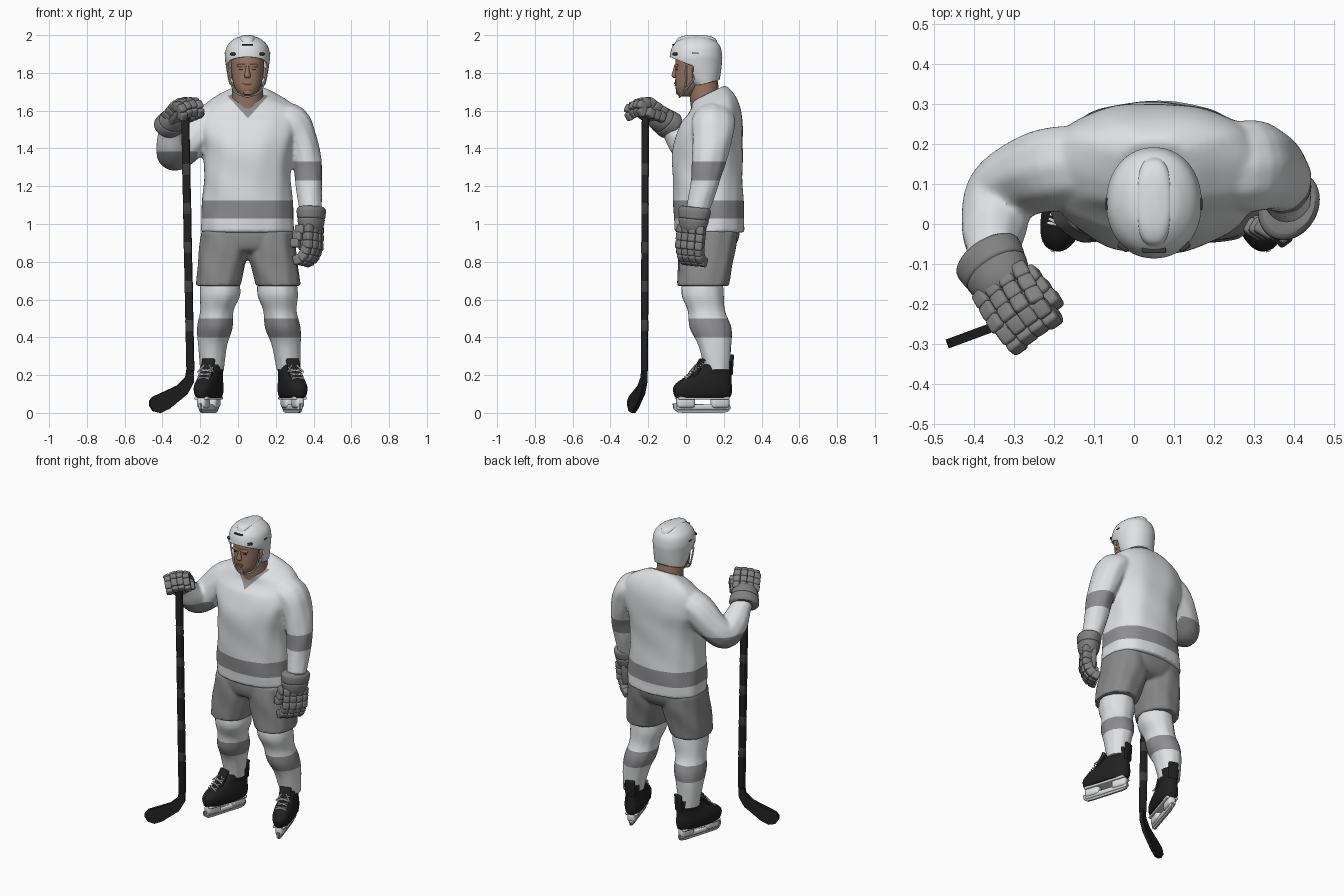
import bpy, bmesh, math
from mathutils import Vector, Matrix

cube = bpy.data.objects.get("Cube")
if cube:
    bpy.data.objects.remove(cube)


def material(name, r, g, b):
    m = bpy.data.materials.new(name)
    m.use_nodes = True
    m.diffuse_color = (r, g, b, 1)
    m.node_tree.nodes["Principled BSDF"].inputs["Base Color"].default_value = (r, g, b, 1)
    return m


WHITE = material("white cloth", .74, .75, .76)
STRIPE = material("stripe grey", .27, .27, .28)
SHORTS = material("shorts grey", .25, .25, .25)
GLOVE = material("glove grey", .22, .22, .22)
SKIN = material("skin", .31, .18, .125)
BLACK = material("black", .015, .015, .016)
STEEL = material("steel", .5, .5, .5)
TAPE = material("dark tape", .05, .05, .05)


def finish(name, bm, mat, matrix=None):
    bmesh.ops.recalc_face_normals(bm, faces=bm.faces[:])
    me = bpy.data.meshes.new(name)
    bm.to_mesh(me)
    bm.free()
    me.materials.append(mat)
    o = bpy.data.objects.new(name, me)
    bpy.context.collection.objects.link(o)
    if matrix:
        o.matrix_world = matrix
    return o


def spline(rows, sub):
    # Catmull-Rom interpolation through the given sections
    rows = [Vector(r) for r in rows]
    out = []
    for i in range(len(rows) - 1):
        a, b, c, d = rows[max(i - 1, 0)], rows[i], rows[i + 1], rows[min(i + 2, len(rows) - 1)]
        for k in range(sub):
            t = k / sub
            out.append(b + (c - a) * (t / 2) + (a * 2 - b * 5 + c * 4 - d) * (t * t / 2)
                       + (b * 3 - a - c * 3 + d) * (t ** 3 / 2))
    return out + [rows[-1]]


def loft(name, rows, mat, ref=None, seg=40, sub=5, p=1, fold=0, matrix=None):
    # rows are x, y, z, radius, radius; rings lie flat unless ref sets a frame
    rows = spline(rows, sub)
    bm, rings = bmesh.new(), []
    for i, r in enumerate(rows):
        c, u, v = Vector(r[:3]), Vector((1, 0, 0)), Vector((0, 1, 0))
        if ref:
            t = Vector(rows[min(i + 1, len(rows) - 1)][:3]) - Vector(rows[max(i - 1, 0)][:3])
            t.normalize()
            u = Vector(ref)
            u = (u - t * u.dot(t)).normalized()
            v = t.cross(u)
        ring = []
        for k in range(seg):
            a = math.tau * k / seg
            ca, sa = math.cos(a), math.sin(a)
            w = 1 + fold * math.sin(7 * a + 11 * c.z) * math.sin(3 * a - 17 * c.z)
            x, y = math.copysign(abs(ca) ** p, ca), math.copysign(abs(sa) ** p, sa)
            ring.append(bm.verts.new(c + (u * r[3] * x + v * r[4] * y) * w))
        rings.append(ring)
    for a, b in zip(rings, rings[1:]):
        for k in range(seg):
            bm.faces.new((a[k], a[(k + 1) % seg], b[(k + 1) % seg], b[k]))
    bm.faces.new(rings[0])
    bm.faces.new(rings[-1])
    return finish(name, bm, mat, matrix)


def fuse(name, parts, mat, rounds):
    # melt overlapping parts into one cloth surface
    bm = bmesh.new()
    for o in parts:
        bm.from_mesh(o.data)
        bpy.data.objects.remove(o)
    o = finish(name, bm, mat)
    remesh = o.modifiers.new("remesh", 'REMESH')
    remesh.mode, remesh.voxel_size = 'VOXEL', .009
    smooth = o.modifiers.new("smooth", 'SMOOTH')
    smooth.iterations = rounds
    me = bpy.data.meshes.new_from_object(o.evaluated_get(bpy.context.evaluated_depsgraph_get()))
    o.modifiers.clear()
    o.data = me
    me.materials.clear()
    me.materials.append(mat)
    return o


def pads(name, items, mat, matrix=None, soft=.35):
    # rounded blocks: location, size, optional rotation
    bm = bmesh.new()
    for loc, size, *rot in items:
        m = Matrix.Translation(loc) @ (rot[0].to_4x4() if rot else Matrix()) @ Matrix.Diagonal((*size, 1))
        vs = bmesh.ops.create_cube(bm, size=1, matrix=m)["verts"]
        es = list({e for v in vs for e in v.link_edges})
        bmesh.ops.bevel(bm, geom=es, offset=min(size) * soft, segments=3, profile=.5, affect='EDGES')
    return finish(name, bm, mat, matrix)


def bar(a, b, w, h):
    a, b = Vector(a), Vector(b)
    return ((a + b) / 2, (w, h, (b - a).length), (b - a).to_track_quat('Z', 'Y').to_matrix())


def prism(name, pts, push, mat, matrix=None):
    bm, push = bmesh.new(), Vector(push)
    ends = [[bm.verts.new(Vector(p) + push * s) for p in pts] for s in (-.5, .5)]
    for end in ends:
        bm.faces.new(end)
    for i in range(len(pts)):
        bm.faces.new((ends[0][i - 1], ends[0][i], ends[1][i], ends[1][i - 1]))
    return finish(name, bm, mat, matrix)


def paint(o, mat, rule, cuts):
    # cut clean edges, then colour the faces that meet the rule
    bm = bmesh.new()
    bm.from_mesh(o.data)
    for co, no in cuts:
        bmesh.ops.bisect_plane(bm, geom=bm.verts[:] + bm.edges[:] + bm.faces[:], plane_co=co, plane_no=no)
    o.data.materials.append(mat)
    for f in bm.faces:
        if rule(f.calc_center_median()):
            f.material_index = len(o.data.materials) - 1
    bm.to_mesh(o.data)
    bm.free()


def band(o, lo, hi, x0=-9, x1=9):
    paint(o, STRIPE, lambda c: lo < c.z < hi and x0 < c.x < x1, [((0, 0, z), (0, 0, 1)) for z in (lo, hi)])


# jersey body, with the neckline lowered at the front
body = loft("body", [
    (.05, .125, .955, .25, .184), (.05, .12, 1.08, .244, .185), (.05, .114, 1.25, .23, .184),
    (.055, .115, 1.4, .24, .186), (.055, .13, 1.5, .268, .172), (.058, .145, 1.58, .265, .148),
    (.058, .145, 1.64, .225, .122), (.055, .13, 1.69, .145, .1), (.055, .12, 1.712, .1, .085)],
    WHITE, seg=96, sub=8, p=.85, fold=.016)
for v in body.data.vertices:
    v.co.z += max(0, v.co.z - 1.55) * (v.co.y - .16) * 3

# sleeves
left_sleeve = loft("left_sleeve", [
    (.2, .145, 1.565, .08, .1), (.285, .145, 1.535, .095, .115), (.335, .138, 1.44, .085, .105),
    (.367, .118, 1.32, .076, .088), (.375, .095, 1.2, .07, .073), (.385, .06, 1.07, .058, .06)],
    WHITE, ref=(1, 0, 0), fold=.03)
right_sleeve = loft("right_sleeve", [
    (-.06, .15, 1.57, .1, .09), (-.18, .14, 1.515, .112, .1), (-.275, .115, 1.42, .1, .092),
    (-.335, .07, 1.37, .09, .09), (-.35, -.005, 1.42, .082, .082), (-.355, -.06, 1.49, .066, .066),
    (-.36, -.1, 1.53, .055, .055)], WHITE, ref=(-.6, .49, .455), fold=.03)
jersey = fuse("jersey", [body, left_sleeve, right_sleeve], WHITE, 6)
band(jersey, 1.03, 1.125, x1=.305)
band(jersey, 1.23, 1.33, x0=.29)
band(jersey, 1.2, 1.385, x1=-.215)
paint(jersey, STRIPE, lambda c: c.y < .1 and c.z > 1.56 + abs(c.x - .052) * 1.1,
      [((.052, 0, 1.56), (s * 1.1, 0, 1)) for s in (-1, 1)])


# padded gloves: hand points down local z, back of the hand is local +x
def glove(side, origin, d, back, thumb, curl):
    z = -Vector(d).normalized()
    x = Vector(back)
    x = (x - z * x.dot(z)).normalized()
    m = Matrix((x, z.cross(x), z)).transposed().to_4x4()
    m.translation = origin
    loft(side + "_glove_cuff", [
        (0, 0, .025, .062, .075), (0, 0, .01, .072, .09), (0, 0, -.03, .07, .086), (0, 0, -.038, .065, .081),
        (0, 0, -.046, .068, .084), (0, 0, -.085, .06, .074), (0, 0, -.11, .045, .06)], GLOVE, sub=4, matrix=m)
    items = [((-.006, 0, -.14), (.075, .13, .15))]
    for col in range(4):
        y = (col - 1.5) * .037
        for row in range(3):
            items.append(((.028 - abs(y) * .25, y, -.095 - row * .042), (.055, .041, .045),
                          Matrix.Rotation(y * 7, 3, 'Z')))
        p, a = Vector((.022 - abs(y) * .25, y, -.19)), curl * .5
        for k in range(3):
            step = Vector((-math.sin(a), 0, -math.cos(a))) * .037
            items.append((p + step / 2, (.052, .04, .046), Matrix.Rotation(a, 3, 'Y')))
            p, a = p + step, a + curl
    for k in range(3):
        items.append(((-.025 - k * .012, thumb * (.068 + .004 * k), -.1 - k * .036), (.052, .044, .048)))
    pads(side + "_glove_hand", items, GLOVE, m, soft=.24)


glove("left", (.388, .045, 1.065), (-.02, -.1, -1), (.85, -.5, 0), -1, .5)
glove("right", (-.362, -.09, 1.525), (.42, -.74, .52), (-.15, -.1, 1), 1, 1.05)

# shorts
shorts = [loft("waist", [(.05, .125, 1.0, .235, .165), (.05, .118, .92, .238, .16), (.05, .11, .87, .205, .14),
                         (.05, .105, .85, .12, .11)], SHORTS, p=.85)]
for top, bottom in ((-.075, -.105), (.175, .214)):
    shorts.append(loft("leg", [
        (top, .118, .96, .12, .15), (top, .11, .87, .13, .152), ((top + bottom) / 2, .1, .77, .125, .144),
        (bottom, .09, .672, .116, .135)], SHORTS, p=.85, fold=.03))
fuse("shorts", shorts, SHORTS, 5)

# socks with a shin stripe
for side, xs in (("right", (-.1, -.095, -.112, -.123, -.134, -.138)), ("left", (.205, .21, .222, .237, .255, .267))):
    shape = ((.09, .74, .095, .1), (.088, .63, .106, .112), (.108, .54, .088, .1), (.13, .45, .092, .11),
             (.152, .36, .077, .088), (.165, .23, .062, .066))
    sock = loft(side + "_sock", [(x, *s) for x, s in zip(xs, shape)], WHITE, fold=.02)
    band(sock, .4, .5)

# skates
for side, x, turn in (("right", -.155, -.3), ("left", .288, .3)):
    m = Matrix.Translation((x, .088, 0)) @ Matrix.Rotation(turn, 4, 'Z')
    loft(side + "_skate_boot", [
        (0, 0, .08, .046, .148), (0, 0, .1, .056, .158), (0, .0, .135, .06, .16), (0, .015, .17, .055, .142),
        (0, .052, .205, .049, .105), (0, .078, .24, .052, .08), (0, .086, .275, .056, .07)], BLACK, p=.8, matrix=m)
    pads(side + "_skate_guard_and_tongue", [bar((0, .15, .2), (0, .158, .31), .06, .018),
                                            bar((0, -.055, .19), (0, 0, .285), .07, .02)], BLACK, m)
    laces = []
    for k in range(5):
        y, z = -.1 + k * .022, .187 + k * .02
        laces += [bar((-.035, y, z - .008), (.035, y + .012, z + .004), .008, .008),
                  bar((.035, y, z - .008), (-.035, y + .012, z + .004), .008, .008)]
    laces += [bar((s * .012, -.035, .255), (s * .045, -.06, .215), .007, .007) for s in (-1, 1)]
    pads(side + "_skate_laces", laces, WHITE, m)
    pads(side + "_skate_holder", [
        ((0, -.095, .055), (.05, .1, .06)), ((0, .095, .055), (.05, .1, .06)), ((0, 0, .03), (.03, .29, .03)),
        ((0, 0, .078), (.075, .28, .016))], WHITE, m)
    prism(side + "_skate_blade", [(0, y, z) for y, z in (
        (-.165, .05), (-.16, .02), (-.135, .002), (-.1, 0), (.11, 0), (.14, .006), (.155, .025), (.15, .042))],
        (.012, 0, 0), STEEL, m)

# hockey stick
top, heel = Vector((-.28, -.215, 1.6)), Vector((-.252, -.22, .22))
pads("stick_shaft", [bar(top, heel, .034, .04)], BLACK, soft=.2)
pads("stick_markings", [bar(top.lerp(heel, t), top.lerp(heel, t + .05), .035, .041)
                        for t in (.2, .35, .5, .65, .8)], TAPE, soft=.2)
prism("stick_blade", [(x, -.22 + (x + .25) * .37, z) for x, z in (
    (-.235, .24), (-.268, .24), (-.276, .19), (-.32, .145), (-.45, .085), (-.467, .065), (-.468, .04),
    (-.45, .01), (-.41, 0), (-.365, .022), (-.27, .1), (-.238, .16))], (-.008, .022, 0), BLACK)

# head and neck
loft("neck", [(.05, .115, 1.58, .095, .085), (.05, .1, 1.67, .084, .08), (.05, .085, 1.78, .077, .08)], SKIN)
loft("head", [
    (.05, -.005, 1.675, .025, .025), (.05, 0, 1.685, .042, .045), (.05, .015, 1.72, .066, .07),
    (.05, .03, 1.76, .078, .087), (.05, .04, 1.81, .085, .095), (.05, .05, 1.87, .087, .105),
    (.05, .055, 1.93, .07, .09)], SKIN, p=.92)
loft("nose", [(.05, -.05, 1.845, .008, .01), (.05, -.055, 1.815, .01, .014), (.05, -.06, 1.785, .017, .016),
              (.05, -.055, 1.772, .012, .012)], SKIN, seg=16)
pads("lips_chin_brow_ears", [((.05, -.053, 1.745), (.045, .02, .01)), ((.05, -.052, 1.735), (.038, .02, .01)),
                             ((.05, -.042, 1.697), (.04, .02, .026)), ((.05, -.051, 1.838), (.11, .018, .016))]
     + [((.05 + s * .09, .05, 1.8), (.016, .035, .055)) for s in (-1, 1)], SKIN)
pads("eyes", [((.05 + s * .033, -.048, 1.818), (.024, .008, .007)) for s in (-1, 1)], BLACK)

# helmet shell with an open face
helmet = loft("helmet", [
    (.05, .1, 1.735, .095, .07), (.05, .078, 1.78, .105, .103), (.05, .055, 1.85, .116, .135),
    (.05, .053, 1.895, .119, .138), (.05, .055, 1.945, .106, .124), (.05, .055, 1.98, .07, .086),
    (.05, .055, 1.993, .035, .045), (.05, .055, 1.995, .005, .006)], WHITE, seg=56, sub=6, p=.95)
bm = bmesh.new()
bm.from_mesh(helmet.data)
for co, no in (((0, .04, 0), (0, 1, 0)), ((0, 0, 1.85), (0, .4, 1)), ((0, .07, 1.735), (0, -.25, 1))):
    bmesh.ops.bisect_plane(bm, geom=bm.verts[:] + bm.edges[:] + bm.faces[:], plane_co=co, plane_no=no)
gone = []
for f in bm.faces:
    c = f.calc_center_median()
    if (c.y < .04 and c.z < 1.85 - .4 * c.y) or c.z < 1.7355 + .25 * (c.y - .07):
        gone.append(f)
bmesh.ops.delete(bm, geom=gone, context='FACES')
bm.to_mesh(helmet.data)
bm.free()
shell = helmet.modifiers.new("thickness", 'SOLIDIFY')
shell.thickness = .012
loft("helmet_crown_ridge", [(.05, .055, 1.96, .05, .112), (.05, .055, 1.982, .046, .1), (.05, .055, 1.995, .036, .07),
                            (.05, .055, 2, .01, .03)], WHITE, p=.8)
pads("helmet_vents", [((.05, -.063, 1.948), (.06, .02, .008))]
     + [((.05 + s * .075, -.055, 1.9), (.03, .022, .014), Matrix.Rotation(s * .6, 3, 'Z')) for s in (-1, 1)]
     + [((.05 + s * .117, .05, 1.905), (.008, .03, .007)) for s in (-1, 1)], TAPE)

# chin straps
for side, s in (("left", 1), ("right", -1)):
    for k, y in enumerate((.0, .06)):
        loft(f"{side}_chin_strap_{k}", [(*q, .005, .005) for q in (
            (.05 + s * .106, y, 1.84), (.05 + s * .094, y * .7, 1.77), (.05 + s * .066, -.01, 1.7),
            (.05, -.035, 1.672))], WHITE, ref=(.3, .9, .2), seg=8)

# smooth shading with crisp edges
for o in bpy.context.scene.objects:
    o.select_set(o.type == 'MESH')
    if o.type == 'MESH':
        bpy.context.view_layer.objects.active = o
bpy.ops.object.shade_smooth_by_angle(angle=math.radians(40))
